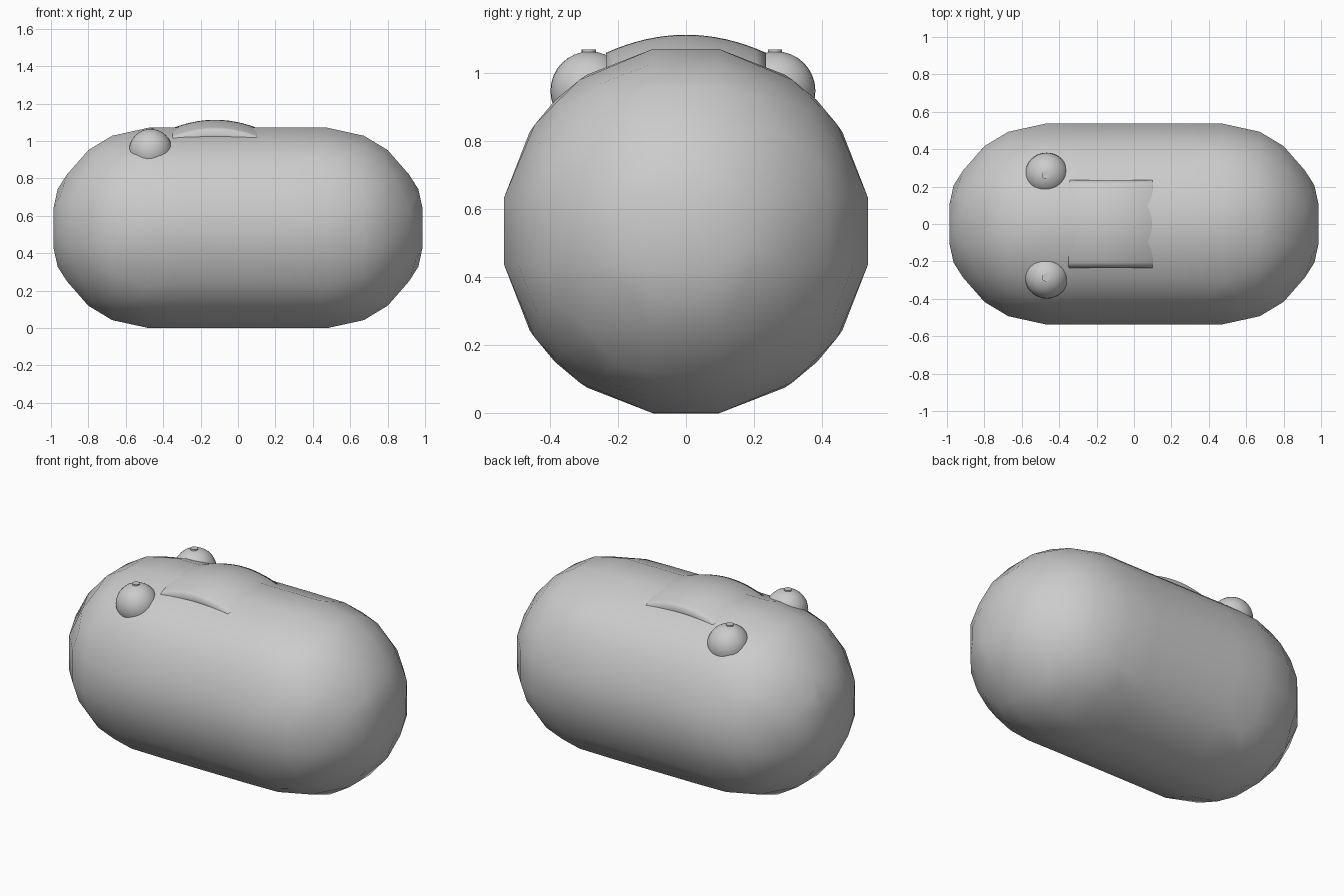
import bpy, bmesh, math
from itertools import product
from mathutils import Vector

if "Cube" in bpy.data.objects:
    bpy.data.objects.remove(bpy.data.objects["Cube"])

R, HALF, STEP, CZ = 0.545, 0.462, 0.19, 0.535


def add_object(name, bm, angle):
    mesh = bpy.data.meshes.new(name)
    bm.to_mesh(mesh)
    bm.free()
    ob = bpy.data.objects.new(name, mesh)
    bpy.context.collection.objects.link(ob)
    bpy.ops.object.select_all(action='DESELECT')
    ob.select_set(True)
    bpy.context.view_layer.objects.active = ob
    bpy.ops.object.shade_smooth_by_angle(angle=math.radians(angle))
    return ob


def axis_point(p):
    return Vector((max(-HALF, min(HALF, p.x)), 0, 0))


def dist(c):
    p = Vector(c) * STEP
    return (p - axis_point(p)).length - R


# Body: a capsule on a coarse voxel grid, one vertex per crossed cell
bm = bmesh.new()
cells = {}
corners = list(product((0, 1), repeat=3))
edges = [(a, b) for a in corners for b in corners
         if a < b and sum(abs(i - j) for i, j in zip(a, b)) == 1]
grid = list(product(range(-7, 8), range(-5, 6), range(-5, 6)))
for c in grid:
    hits = []
    for a, b in edges:
        pa, pb = Vector(c) + Vector(a), Vector(c) + Vector(b)
        da, db = dist(pa), dist(pb)
        if (da < 0) != (db < 0):
            hits.append(pa.lerp(pb, da / (da - db)) * STEP)
    if hits:
        p = sum(hits, Vector()) / len(hits)
        q = axis_point(p)
        p = q + (p - q).normalized() * R
        cells[c] = bm.verts.new(p + Vector((0, 0, CZ)))
for c in grid:
    for ax in range(3):
        n = list(c)
        n[ax] += 1
        if (dist(c) < 0) != (dist(n) < 0):
            u, v = (ax + 1) % 3, (ax + 2) % 3
            ring = []
            for du, dv in ((0, 0), (-1, 0), (-1, -1), (0, -1)):
                k = list(c)
                k[u] += du
                k[v] += dv
                ring.append(cells[tuple(k)])
            bm.faces.new(ring)
bmesh.ops.recalc_face_normals(bm, faces=bm.faces)
add_object("body", bm, 60)

# Eyes: small spheres sunk into the body, each with a tiny flat nub
for side, y in (("front", -0.283), ("rear", 0.265)):
    bm = bmesh.new()
    bmesh.ops.create_uvsphere(bm, u_segments=32, v_segments=16, radius=0.116)
    bmesh.ops.translate(bm, verts=bm.verts, vec=(-0.467, y, 0.948))
    add_object(side + "_eye", bm, 40)
    bm = bmesh.new()
    bmesh.ops.create_cone(bm, cap_ends=True, segments=16,
                          radius1=0.021, radius2=0.021, depth=0.02)
    bmesh.ops.translate(bm, verts=bm.verts, vec=(-0.472, y - 0.003, 1.059))
    add_object(side + "_eye_nub", bm, 40)

# Raised panel on the back, curved both ways, ends sinking into the body
bm = bmesh.new()
bmesh.ops.create_grid(bm, x_segments=20, y_segments=16, size=1)
for v in bm.verts:
    s, t = v.co.x, v.co.y
    v.co = (-0.122 + 0.24 * s, 0.235 * t, 1.113 - 0.05 * s * s - 0.053 * t * t)
bm.normal_update()
panel = add_object("back_panel", bm, 40)
shell = panel.modifiers.new("thickness", 'SOLIDIFY')
shell.thickness = 0.1
shell.offset = -1
